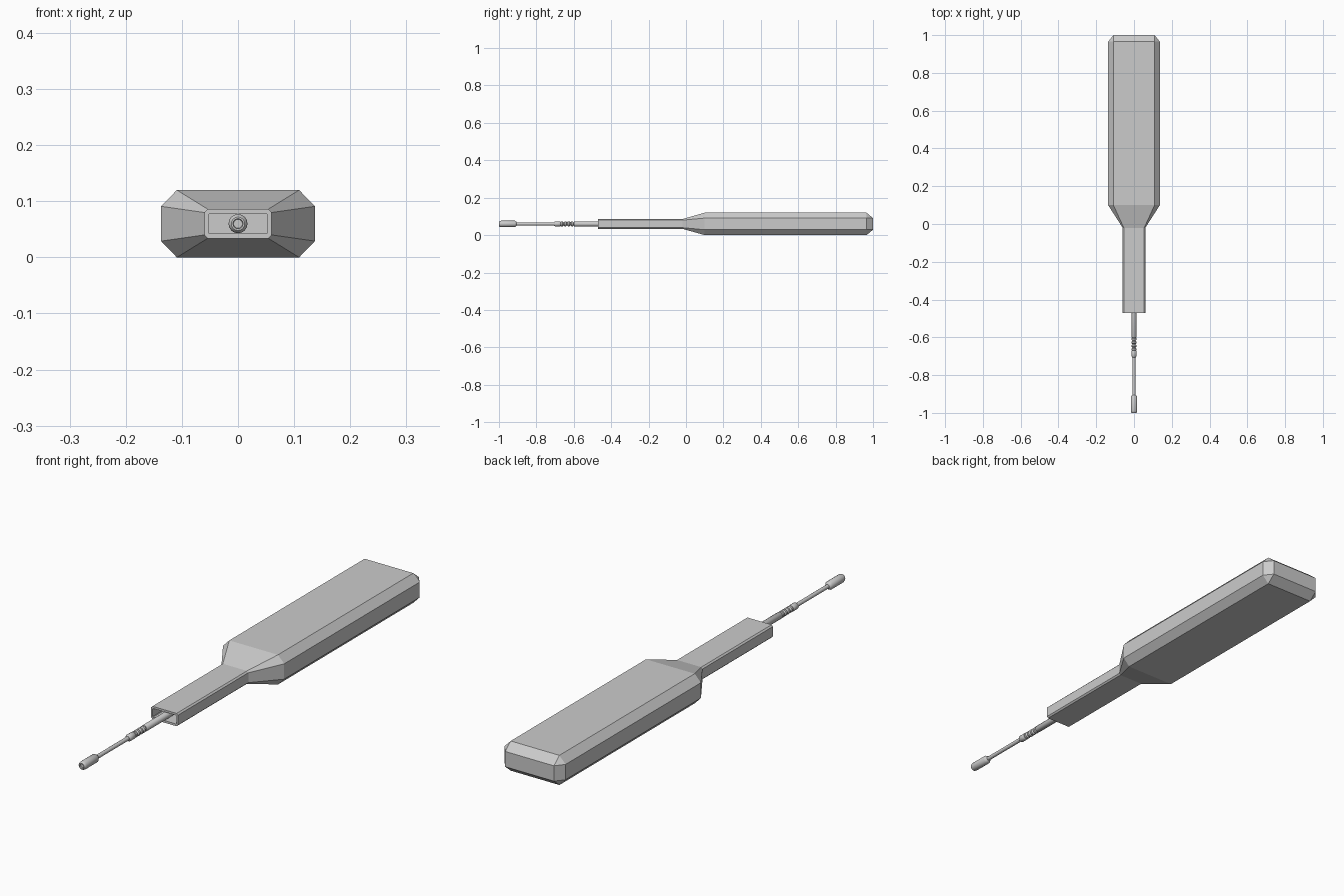
import bpy, bmesh, math

if "Cube" in bpy.data.objects:
    bpy.data.objects.remove(bpy.data.objects["Cube"])

ZC = 0.06  # height of the long axis


def finish(bm, name, smooth=False):
    bmesh.ops.remove_doubles(bm, verts=bm.verts, dist=1e-5)
    bmesh.ops.recalc_face_normals(bm, faces=bm.faces)
    me = bpy.data.meshes.new(name)
    bm.to_mesh(me)
    bm.free()
    ob = bpy.data.objects.new(name, me)
    bpy.context.collection.objects.link(ob)
    if smooth:
        bpy.ops.object.select_all(action='DESELECT')
        ob.select_set(True)
        bpy.context.view_layer.objects.active = ob
        bpy.ops.object.shade_smooth_by_angle(angle=math.radians(40))
    return ob


def loft(bm, rings):
    loops = [[bm.verts.new(p) for p in r] for r in rings]
    for a, b in zip(loops, loops[1:]):
        n = len(a)
        for i in range(n):
            bm.faces.new((a[i], a[(i + 1) % n], b[(i + 1) % n], b[i]))
    bm.faces.new(loops[0])
    bm.faces.new(loops[-1])


def octagon(y, w, h, cx, cz):
    """Chamfered rectangle of half size w, h at depth y."""
    pts = [(w, h - cz), (w - cx, h), (cx - w, h), (-w, h - cz),
           (-w, cz - h), (cx - w, -h), (w - cx, -h), (w, cz - h)]
    return [(x, y, z + ZC) for x, z in pts]


# Handle with tapered shoulder, neck and hollow front socket
bm = bmesh.new()
loft(bm, [octagon(*s) for s in (
    (-0.37, 0.053, 0.0175, 0.002, 0.002),
    (-0.47, 0.053, 0.0175, 0.002, 0.002),
    (-0.47, 0.060, 0.026, 0.006, 0.006),
    (-0.02, 0.060, 0.026, 0.006, 0.006),
    (0.10, 0.137, 0.06, 0.028, 0.029),
    (0.965, 0.137, 0.06, 0.028, 0.029),
    (1.0, 0.109, 0.031, 0.0, 0.0))])
finish(bm, "handle")


def lathe(name, profile, sides=16):
    """Revolve (y, radius) points about the long axis."""
    bm = bmesh.new()
    loft(bm, [[(r * math.cos(2 * math.pi * i / sides), y,
                ZC + r * math.sin(2 * math.pi * i / sides))
               for i in range(sides)] for y, r in profile])
    return finish(bm, name, True)


# Sleeve, ribbed flexible joint and collar
ribs = []
for k in range(4):
    y = -0.600 - k * 0.018
    ribs += [(y, 0.008), (y - 0.005, 0.013), (y - 0.013, 0.013), (y - 0.018, 0.008)]
lathe("sleeve", [(-0.37, 0.0135), (-0.598, 0.0135), (-0.600, 0.012)])
lathe("flexible_joint", ribs)
lathe("collar", [(-0.670, 0.012), (-0.672, 0.0135), (-0.700, 0.0135), (-0.706, 0.009)])

# Thin shaft
lathe("shaft", [(-0.70, 0.008), (-0.92, 0.008)])

# Tip with tapered shoulder, rounded nose and shallow dimple
lathe("tip", [(-0.905, 0.008), (-0.907, 0.012), (-0.915, 0.017), (-0.990, 0.017),
              (-0.997, 0.015), (-1.0, 0.012), (-1.0, 0.009), (-0.994, 0.008)])
